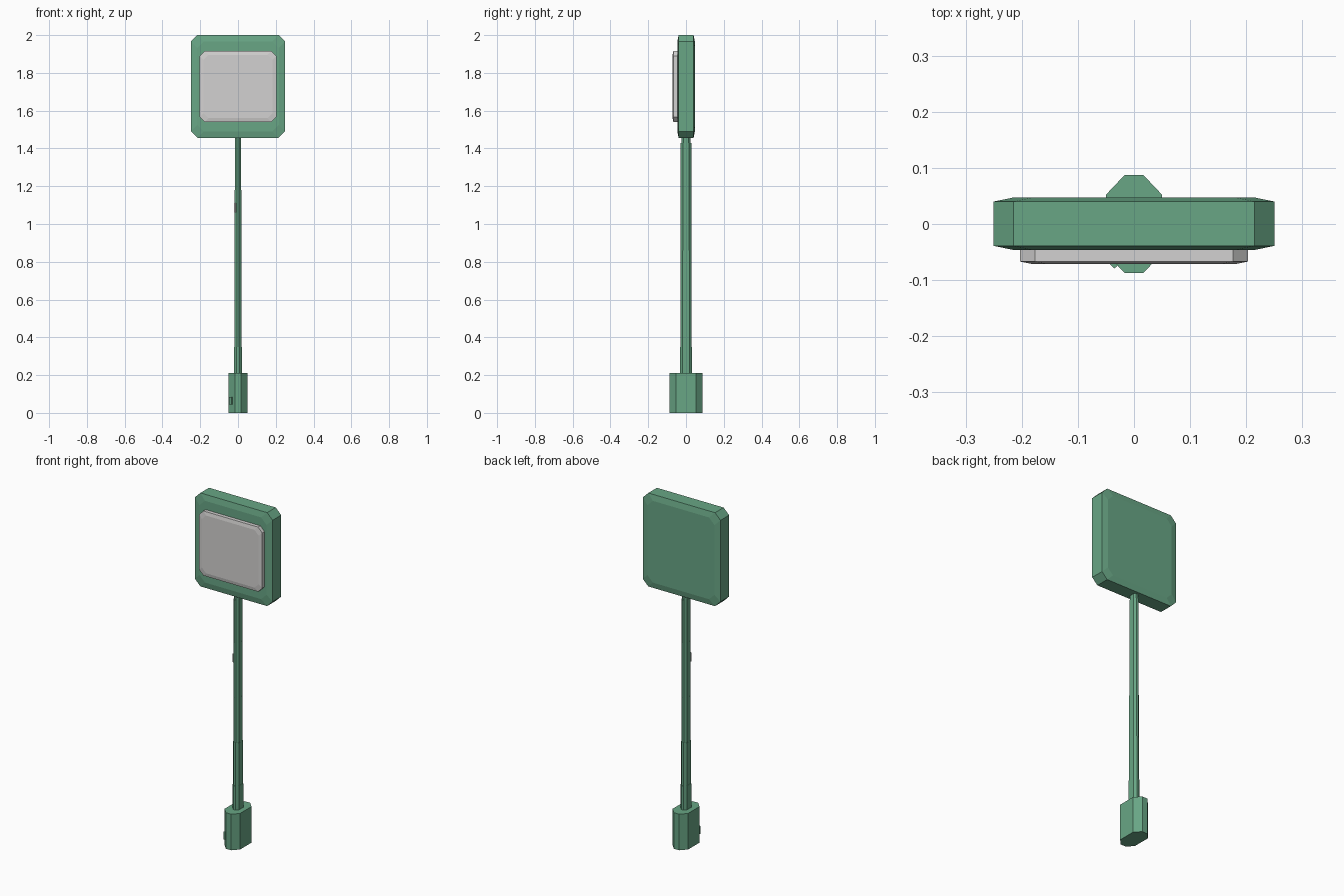
import bpy
import bmesh

cube = bpy.data.objects.get("Cube")
if cube:
    bpy.data.objects.remove(cube, do_unlink=True)


def material(name, rgb):
    m = bpy.data.materials.new(name)
    m.use_nodes = True
    m.diffuse_color = (*rgb, 1)
    m.node_tree.nodes["Principled BSDF"].inputs["Base Color"].default_value = (*rgb, 1)
    return m


green = material("sage green", (0.14, 0.38, 0.235))
grey = material("light grey", (0.65, 0.64, 0.635))


def octagon(a, b, ca, cb):
    """Rectangle of half sizes a, b with its corners cut by ca, cb."""
    return [(a, cb - b), (a, b - cb), (a - ca, b), (ca - a, b),
            (-a, b - cb), (-a, cb - b), (ca - a, -b), (a - ca, -b)]


def loft(name, rings, mat):
    """Skin a list of equal rings of 3D points and cap both ends."""
    bm = bmesh.new()
    loops = [[bm.verts.new(p) for p in ring] for ring in rings]
    for low, high in zip(loops, loops[1:]):
        for i in range(len(low)):
            j = (i + 1) % len(low)
            bm.faces.new((low[i], low[j], high[j], high[i]))
    bm.faces.new(loops[0])
    bm.faces.new(loops[-1])
    bmesh.ops.recalc_face_normals(bm, faces=bm.faces)
    mesh = bpy.data.meshes.new(name)
    bm.to_mesh(mesh)
    bm.free()
    mesh.materials.append(mat)
    obj = bpy.data.objects.new(name, mesh)
    bpy.context.collection.objects.link(obj)
    return obj


def upright(name, levels, mat):
    """Octagonal column from (z, half width, half depth) levels."""
    rings = [[(x, y, z) for x, y in octagon(a, b, a * 0.66, b * 0.4)]
             for z, a, b in levels]
    return loft(name, rings, mat)


def panel(name, z, a, b, cut, layers, mat):
    """Upright octagonal plate from (y, inset) layers."""
    rings = [[(x, y, z + h) for x, h in octagon(a - inset, b - inset, cut, cut)]
             for y, inset in layers]
    return loft(name, rings, mat)


def hatch(name, x, y, z, size, turn, mat):
    """Small box cover turned to lie on a slanted face."""
    bpy.ops.mesh.primitive_cube_add(size=1, location=(x, y, z), rotation=(0, 0, turn))
    obj = bpy.context.object
    obj.name = name
    obj.scale = size
    obj.data.materials.append(mat)


# Base and stepped pole
upright("base", [(0, 0.05, 0.087), (0.21, 0.05, 0.087)], green)
steps = [(0.2, 0.35, 0.020, 0.033), (0.35, 0.6, 0.019, 0.030),
         (0.6, 0.86, 0.018, 0.029), (0.86, 1.18, 0.0175, 0.0285),
         (1.18, 1.43, 0.017, 0.028), (1.43, 1.47, 0.016, 0.024)]
for n, (bottom, top, a, b) in enumerate(steps, 1):
    upright(f"pole_section_{n}", [(bottom, a, b), (top, a, b)], green)

# Head housing with shallow bevelled faces, and the front panel
panel("head", 1.728, 0.25, 0.272, 0.035,
      [(-0.046, 0.034), (-0.039, 0), (0.04, 0), (0.047, 0.034)], green)
panel("front_panel", 1.728, 0.203, 0.188, 0.027,
      [(-0.04, 0), (-0.067, 0), (-0.071, 0.02)], grey)

# Small covers on the front right slant
hatch("base_hatch", -0.037, -0.069, 0.065, (0.018, 0.012, 0.04), -0.82, green)
hatch("pole_hatch", -0.015, -0.021, 1.085, (0.008, 0.006, 0.05), -0.82, grey)
